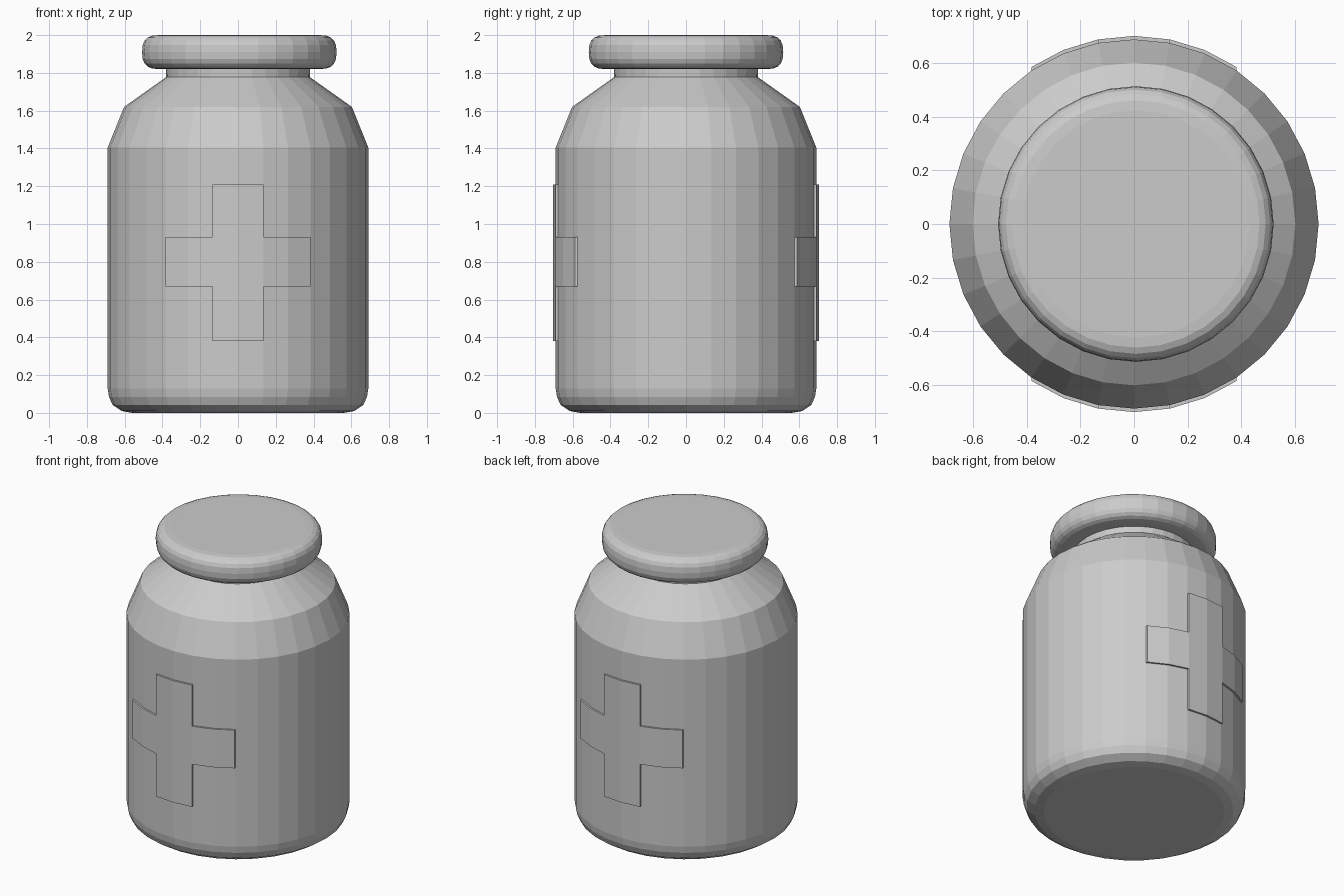
import bpy, bmesh, math

if "Cube" in bpy.data.objects:
    bpy.data.objects.remove(bpy.data.objects["Cube"])

SIDES = 32


def lathe(name, profile, cx=0.0):
    """Revolve a list of (radius, z) points, capped at both ends."""
    bm = bmesh.new()
    rings = []
    for r, z in profile:
        rings.append([bm.verts.new((cx + r * math.cos(2 * math.pi * i / SIDES),
                                    r * math.sin(2 * math.pi * i / SIDES), z))
                      for i in range(SIDES)])
    for lo, hi in zip(rings, rings[1:]):
        for i in range(SIDES):
            j = (i + 1) % SIDES
            bm.faces.new((lo[i], lo[j], hi[j], hi[i]))
    bm.faces.new(rings[0][::-1])
    bm.faces.new(rings[-1])
    return name, bm


def finish(name, bm):
    bmesh.ops.recalc_face_normals(bm, faces=bm.faces[:])
    me = bpy.data.meshes.new(name)
    bm.to_mesh(me)
    bm.free()
    ob = bpy.data.objects.new(name, me)
    bpy.context.collection.objects.link(ob)
    return ob


# Jar body: rounded base, straight wall with loops for the cross, shoulder, neck
body = [(0.56, 0), (0.615, 0.01), (0.664, 0.042), (0.683, 0.085), (0.69, 0.13),
        (0.69, 0.38), (0.69, 0.67), (0.69, 0.93), (0.69, 1.21),
        (0.69, 1.405), (0.603, 1.62), (0.38, 1.778), (0.382, 1.83)]
name, bm = lathe("jar_body", body)

# Raised crosses on front and back, extruded from the wall faces
for side in (-1, 1):
    cross = []
    for f in bm.faces:
        c = f.calc_center_median()
        if c.y * side < 0.3 or not 0.38 < c.z < 1.21 or len(f.verts) != 4:
            continue
        if abs(c.x) < 0.13 or (abs(c.x) < 0.38 and 0.67 < c.z < 0.93):
            cross.append(f)
    out = bmesh.ops.extrude_face_region(bm, geom=cross)
    verts = [g for g in out["geom"] if isinstance(g, bmesh.types.BMVert)]
    bmesh.ops.translate(bm, verts=verts, vec=(0, side * 0.013, 0))
    bmesh.ops.delete(bm, geom=[f for f in cross if f.is_valid], context='FACES')
finish(name, bm)

# Lid with a fully rounded rim
lid = []
STEPS = 10
for k in range(STEPS + 1):
    a = -math.pi / 2 + math.pi * k / STEPS
    c, s = max(0.0, math.cos(a)), math.sin(a)
    lid.append((0.425 + 0.09 * c ** 0.75,
                1.91 + 0.09 * math.copysign(abs(s) ** 0.75, s)))
finish(*lathe("lid", lid, 0.007))
